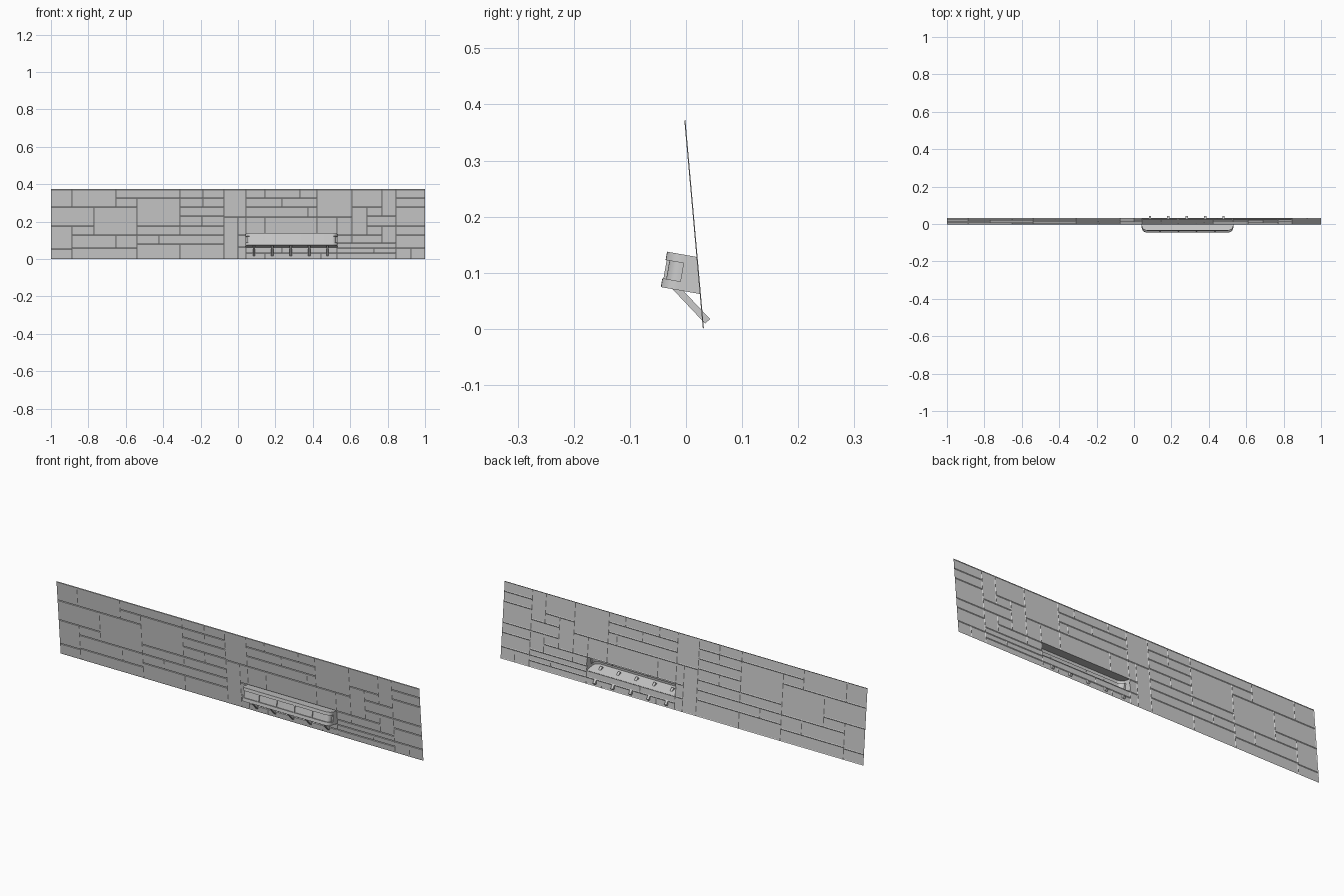
import bpy, bmesh, math
from mathutils import Vector, Matrix

if "Cube" in bpy.data.objects:
    bpy.data.objects.remove(bpy.data.objects["Cube"])


def make_object(name, bm):
    bmesh.ops.remove_doubles(bm, verts=bm.verts, dist=1e-5)
    bmesh.ops.recalc_face_normals(bm, faces=bm.faces)
    me = bpy.data.meshes.new(name)
    bm.to_mesh(me)
    bm.free()
    ob = bpy.data.objects.new(name, me)
    bpy.context.collection.objects.link(ob)
    return ob


def wall_y(z):
    return 0.032 - 0.0887 * z


# ---- leaning wall: panels as raised plates joined by narrow V grooves ----
W, H = 374, 70          # wall layout units
TOP = 0.373
wall = bmesh.new()


def panel(x0, x1, t0, t1):
    """One plate; t is measured down from the top edge."""
    xs = [(v / W) * 2 - 1 for v in (x0, x1)]
    zs = [TOP * (1 - t / H) for t in (t1, t0)]

    def ring(inset, lift):
        pts = [(xs[0] + inset, zs[0] + inset), (xs[1] - inset, zs[0] + inset),
               (xs[1] - inset, zs[1] - inset), (xs[0] + inset, zs[1] - inset)]
        return [wall.verts.new((x, wall_y(z) - lift, z)) for x, z in pts]
    a, b = ring(0, 0), ring(0.003, 0.002)
    wall.faces.new(b)
    for i in range(4):
        j = (i + 1) % 4
        wall.faces.new((a[i], a[j], b[j], b[i]))


def strip(x0, x1, top, *courses):
    """Stack of courses: each is a bottom level, or (bottom, x cuts...)."""
    for c in courses:
        bottom, *cuts = c if isinstance(c, tuple) else (c,)
        xs = [x0, *cuts, x1]
        for a, b in zip(xs, xs[1:]):
            panel(a, b, top, bottom)
        top = bottom


# left part
strip(0, 65, 0, (18, 21))
strip(65, 129, 0, 9)
strip(65, 86, 9, 18)
strip(0, 43, 18, 37)
strip(0, 21, 37, 60, 70)
strip(21, 43, 37, 46)
strip(43, 86, 18, 46)
strip(21, 86, 46, (59, 65), 70)
strip(86, 129, 9, 37, 46)
strip(86, 173, 46, (55, 108), (70, 129))
strip(129, 173, 0, (9, 152), (18, 152), 27, (37, 151), 46)
# middle part, around the opening
strip(173, 195, 0, 28)
strip(195, 266, 0, (9, 214, 249), (18, 231), (28, 257))
strip(173, 187, 28, 70)
strip(187, 195, 28, 46, 58, 70)
strip(195, 266, 28, (46, 214))
strip(266, 301, 0, 28)
strip(266, 286, 28, 46)
strip(195, 286, 58, (64, 231), (70, 214, 270))
# right part
strip(301, 331, 0, 18)
strip(331, 345, 0, 27)
strip(345, 374, 0, 9, 18, 37, 46, 59, (70, 360))
strip(286, 301, 28, 46)
strip(301, 316, 18, 46)
strip(316, 331, 18, 27)
strip(316, 345, 27, 37)
strip(316, 331, 37, 46)
strip(331, 345, 37, 54)
strip(286, 331, 46, (54, 301))
strip(286, 345, 54, 59, (64, 323), 70)
make_object("wall_panels", wall)

# ---- tilted bay, open at the back, with a recessed window band ----
TILT = math.radians(10)
OUT = Vector((0, -math.cos(TILT), math.sin(TILT)))
UP = Vector((0, math.sin(TILT), math.cos(TILT)))
ORIGIN = Vector((0.286, 0.0265, 0.062))
HALF, DEPTH, RADIUS, JOG = 0.245, 0.0725, 0.027, 0.04


def bay_point(x, u, v):
    return ORIGIN + Vector((x, 0, 0)) + OUT * u + UP * v


def bay_ring(bm, v, inset):
    base = bay_point(0, 0, v)
    u0 = -(wall_y(base.z) - base.y) / (math.cos(TILT) - 0.0887 * math.sin(TILT))
    half = [(HALF, u0), (HALF, JOG), (HALF - inset, JOG)]
    for i in range(7):
        a = math.radians(15 * i)
        r = RADIUS - inset
        half.append((HALF - RADIUS + r * math.cos(a), DEPTH - RADIUS + r * math.sin(a)))
    pts = half + [(-x, u) for x, u in reversed(half)]
    return [bm.verts.new(bay_point(x, u, v)) for x, u in pts]


bm = bmesh.new()
levels = [(0, 0), (0.016, 0), (0.016, 0.007), (0.049, 0.007), (0.049, 0), (0.064, 0)]
rings = [bay_ring(bm, v, i) for v, i in levels]
for a, b in zip(rings, rings[1:]):
    for i in range(len(a) - 1):
        bm.faces.new((a[i], a[i + 1], b[i + 1], b[i]))
bm.faces.new(rings[0])
bm.faces.new(rings[-1])
bmesh.ops.dissolve_degenerate(bm, dist=1e-6, edges=bm.edges)
bay = make_object("bay_shell", bm)
bpy.context.view_layer.objects.active = bay
bay.select_set(True)
bpy.ops.object.shade_smooth_by_angle(angle=math.radians(30))


def bar(name, centre, axes, size):
    rot = Matrix(axes).transposed().to_4x4()
    mat = Matrix.Translation(centre) @ rot @ Matrix.Diagonal((*size, 1))
    b = bmesh.new()
    bmesh.ops.create_cube(b, size=1, matrix=mat)
    make_object(name, b)


X = Vector((1, 0, 0))
# window mullions
for i, x in enumerate((-0.147, -0.049, 0.049, 0.147)):
    bar(f"mullion_{i + 1}", bay_point(x, DEPTH - 0.005, 0.0325), (X, OUT, UP),
        (0.005, 0.006, 0.033))

# ---- diagonal struts from the bay floor through the wall ----
start, end = Vector((0, -0.021, 0.0765)), Vector((0, 0.0385, 0.0135))
along = (end - start).normalized()
for i in range(5):
    centre = (start + end) / 2 + X * (0.085 + 0.0985 * i)
    bar(f"strut_{i + 1}", centre, (X, along, X.cross(along)),
        (0.012, (end - start).length, 0.012))
